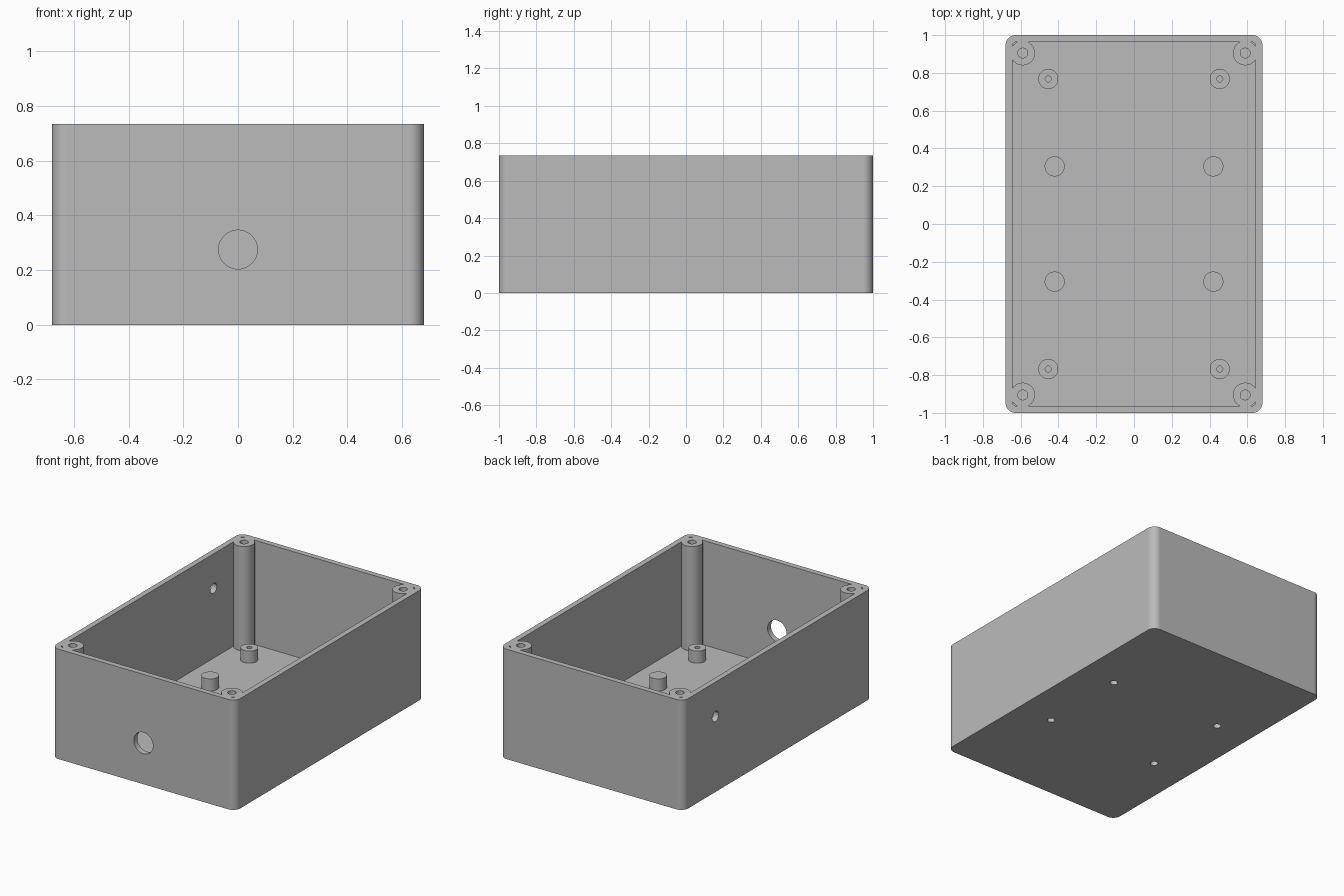
import bpy
import bmesh
import math
from mathutils import Matrix, Vector

cube = bpy.data.objects.get("Cube")
if cube:
    bpy.data.objects.remove(cube, do_unlink=True)

# Overall sizes
HALF_X, HALF_Y, HEIGHT = 0.68, 1.0, 0.735
WALL, CORNER_R = 0.037, 0.054
POST_TOP = 0.118
SIGNS = [(sx, sy) for sx in (-1, 1) for sy in (-1, 1)]
CORNER_POST = (0.589, 0.905)
STANDOFF = (0.454, 0.768)
SUPPORT = (0.42, 0.305)

plastic = bpy.data.materials.new("grey_plastic")
plastic.use_nodes = True
grey = (0.5, 0.5, 0.5, 1)
plastic.diffuse_color = grey
plastic.node_tree.nodes["Principled BSDF"].inputs["Base Color"].default_value = grey


def make_object(name, bm):
    bmesh.ops.recalc_face_normals(bm, faces=bm.faces)
    mesh = bpy.data.meshes.new(name)
    bm.to_mesh(mesh)
    bm.free()
    mesh.materials.append(plastic)
    obj = bpy.data.objects.new(name, mesh)
    bpy.context.collection.objects.link(obj)
    return obj


def rounded_block(name, hx, hy, radius, z0, z1, steps=16):
    """Vertical prism with rounded corners."""
    bm = bmesh.new()
    ring = []
    for quarter, (sx, sy) in enumerate([(1, 1), (-1, 1), (-1, -1), (1, -1)]):
        for i in range(steps + 1):
            a = (quarter + i / steps) * math.pi / 2
            ring.append(bm.verts.new((sx * (hx - radius) + radius * math.cos(a),
                                      sy * (hy - radius) + radius * math.sin(a), z0)))
    base = bm.faces.new(ring)
    top = bmesh.ops.extrude_face_region(bm, geom=[base])["geom"]
    bmesh.ops.translate(bm, vec=(0, 0, z1 - z0),
                        verts=[v for v in top if isinstance(v, bmesh.types.BMVert)])
    if base.is_valid is False or len([f for f in bm.faces if len(f.verts) > 4]) < 2:
        bm.faces.new(ring)
    return make_object(name, bm)


def rods(name, radius, ends, sides=48):
    """One mesh of cylinders, each running between two points."""
    bm = bmesh.new()
    for start, end in ends:
        a, b = Vector(start), Vector(end)
        turn = (b - a).to_track_quat('Z', 'Y').to_matrix().to_4x4()
        bmesh.ops.create_cone(bm, cap_ends=True, segments=sides, radius1=radius,
                              radius2=radius, depth=(b - a).length,
                              matrix=Matrix.Translation((a + b) / 2) @ turn)
    return make_object(name, bm)


def four_rods(name, radius, spot, z0, z1):
    x, y = spot
    return rods(name, radius, [((sx * x, sy * y, z0), (sx * x, sy * y, z1))
                               for sx, sy in SIGNS])


def subtract(target, *cutters):
    """Cut each helper out of the target and bake the result."""
    for cutter in cutters:
        cutter.hide_render = True
        mod = target.modifiers.new("cut", 'BOOLEAN')
        mod.operation, mod.solver, mod.object = 'DIFFERENCE', 'EXACT', cutter
        graph = bpy.context.evaluated_depsgraph_get()
        baked = bpy.data.meshes.new_from_object(target.evaluated_get(graph))
        target.modifiers.clear()
        target.data = baked


# Cavity shape, leaving the corner screw posts standing
cavity = rounded_block("cavity_cutter", HALF_X - WALL, HALF_Y - WALL,
                       CORNER_R - WALL, WALL, HEIGHT + 0.1)
post_shape = four_rods("corner_post_cutter", 0.065, CORNER_POST, -0.1, HEIGHT + 0.2)
subtract(cavity, post_shape)

# Hole shapes
corner_bores = four_rods("corner_bore_cutter", 0.026, CORNER_POST, 0.25, HEIGHT + 0.1)
base_bores = four_rods("base_bore_cutter", 0.024, SUPPORT, -0.1, 0.09)
cable_hole = rods("cable_hole_cutter", 0.071,
                  [((0, -HALF_Y - 0.1, 0.275), (0, -HALF_Y + 0.1, 0.275))], 64)
side_hole = rods("side_hole_cutter", 0.034,
                 [((-HALF_X - 0.1, 0.66, 0.505), (-HALF_X + 0.1, 0.66, 0.505))])
pin_bores = four_rods("standoff_bore_cutter", 0.016, STANDOFF, 0.045, POST_TOP + 0.1)

# Open box with its screw posts and wall holes
box = rounded_block("box_shell", HALF_X, HALF_Y, CORNER_R, 0, HEIGHT)
subtract(box, cavity, corner_bores, cable_hole, side_hole, base_bores)

# Short posts on the floor: drilled from above, and drilled from below
standoffs = four_rods("drilled_standoffs", 0.053, STANDOFF, WALL - 0.015, POST_TOP)
subtract(standoffs, pin_bores)
supports = four_rods("support_posts", 0.053, SUPPORT, WALL - 0.015, POST_TOP)
subtract(supports, base_bores)

for helper in (cavity, post_shape, corner_bores, base_bores, cable_hole, side_hole, pin_bores):
    bpy.data.objects.remove(helper, do_unlink=True)

# Smooth round surfaces, flat walls
for obj in (box, standoffs, supports):
    bpy.ops.object.select_all(action='DESELECT')
    obj.select_set(True)
    bpy.context.view_layer.objects.active = obj
    bpy.ops.object.shade_smooth_by_angle(angle=math.radians(30))
    weighted = obj.modifiers.new("flat_walls", 'WEIGHTED_NORMAL')
    weighted.keep_sharp = True
